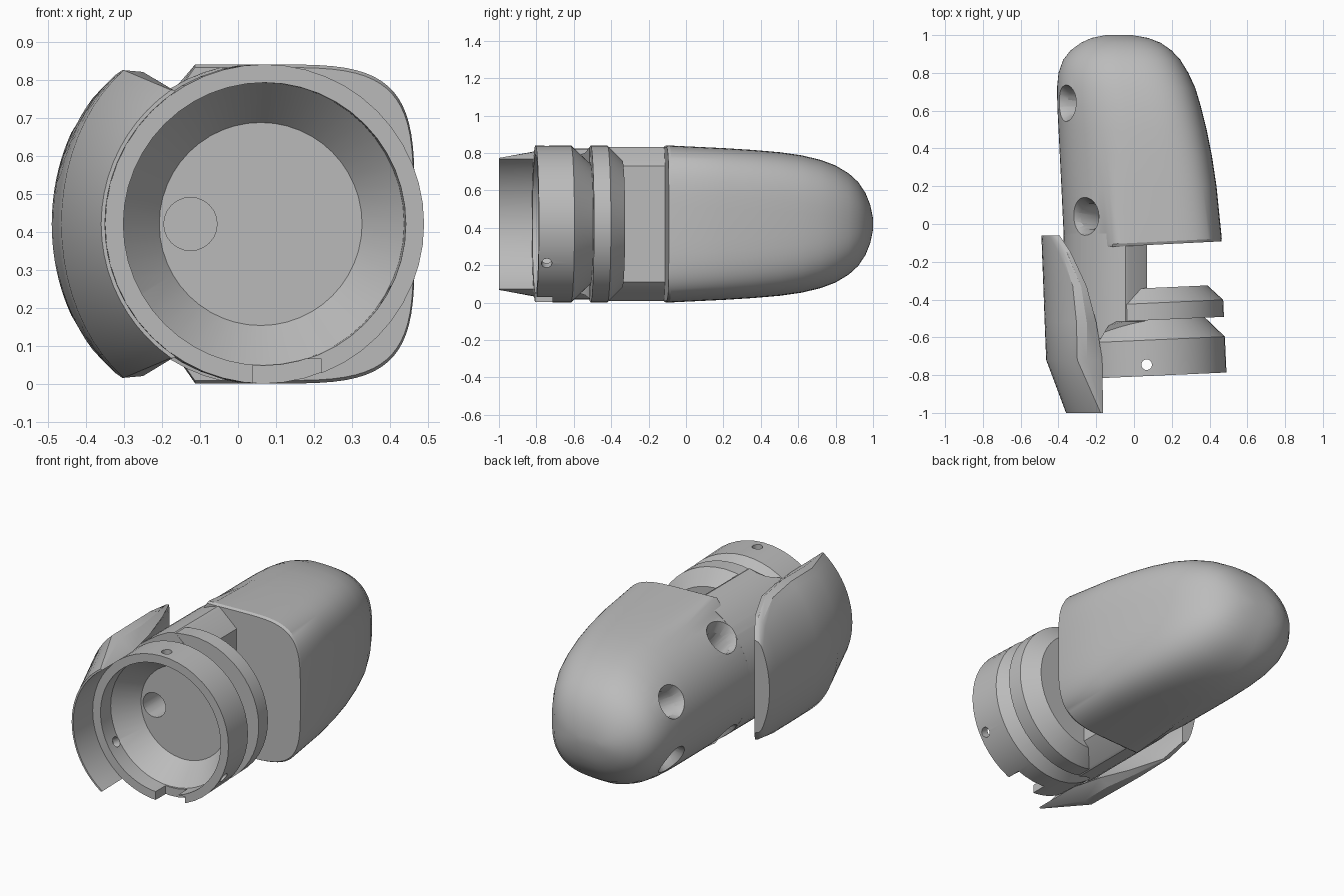
import bpy, bmesh, math
from mathutils import Matrix, Vector

if "Cube" in bpy.data.objects:
    bpy.data.objects.remove(bpy.data.objects["Cube"])

MID = 0.42  # height of the long axis
grey = bpy.data.materials.new("plain grey")
grey.use_nodes = True
grey.diffuse_color = (0.5, 0.5, 0.5, 1)
grey.node_tree.nodes["Principled BSDF"].inputs["Base Color"].default_value = (0.5, 0.5, 0.5, 1)


def finish(name, bm):
    bmesh.ops.recalc_face_normals(bm, faces=bm.faces)
    mesh = bpy.data.meshes.new(name)
    bm.to_mesh(mesh)
    bm.free()
    ob = bpy.data.objects.new(name, mesh)
    bpy.context.collection.objects.link(ob)
    mesh.materials.append(grey)
    return ob


def loft(name, rings):
    """Skin closed rings of equal length and cap both ends."""
    bm = bmesh.new()
    rows = [[bm.verts.new(p) for p in ring] for ring in rings]
    n = len(rows[0])
    for a, b in zip(rows, rows[1:]):
        for i in range(n):
            j = (i + 1) % n
            bm.faces.new((a[i], a[j], b[j], b[i]))
    bm.faces.new(rows[0])
    bm.faces.new(rows[-1])
    return finish(name, bm)


def cylinder(name, centre, axis, r1, r2, depth):
    bm = bmesh.new()
    turn = Vector(axis).to_track_quat('Z', 'Y').to_matrix().to_4x4()
    bmesh.ops.create_cone(bm, cap_ends=True, segments=24, radius1=r1, radius2=r2,
                          depth=depth, matrix=Matrix.Translation(centre) @ turn)
    ob = finish(name, bm)
    ob.hide_render = True
    return ob


def cut(ob, cutters):
    bpy.context.view_layer.objects.active = ob
    for c in cutters:
        mod = ob.modifiers.new("cut", 'BOOLEAN')
        mod.operation, mod.solver, mod.object = 'DIFFERENCE', 'EXACT', c
        bpy.ops.object.modifier_apply(modifier=mod.name)


# Fingertip body: round on one side, squarer on the other, with a raised lip
def body_ring(y, xl, xr, h, n, lip):
    xm, ring = (xl + xr) / 2, []
    for i in range(72):
        t = math.tau * (i + 0.5) / 72
        c, s = math.cos(t), math.sin(t)
        sign = math.copysign(1, s)
        if c >= 0:
            x, z = xm + (xr - xm) * c ** (2 / n), h * sign * abs(s) ** (2 / n)
        else:
            x, z = xm + (xm - xl) * c, h * s
            if x > -0.12:
                z = h * (s + (sign - s) * lip)
        slant = 0.05 * x if y < 0 else 0
        ring.append((x, y + slant, MID + z))
    return ring


stations = [(-0.115, -0.37, 0.462, 0.412, 4.2, 1), (-0.1, -0.37, 0.465, 0.42, 4.2, 1),
            (0.2, -0.385, 0.437, 0.406, 4, 0.5), (0.36, -0.393, 0.413, 0.396, 3.8, 0.1),
            (0.5, -0.4, 0.385, 0.384, 3.6, 0), (0.62, -0.406, 0.355, 0.367, 3.4, 0),
            (0.72, -0.408, 0.325, 0.343, 3.2, 0), (0.8, -0.4, 0.288, 0.313, 3, 0),
            (0.87, -0.375, 0.245, 0.271, 2.9, 0), (0.92, -0.335, 0.198, 0.225, 2.8, 0),
            (0.96, -0.28, 0.14, 0.165, 2.6, 0), (0.985, -0.225, 0.075, 0.103, 2.3, 0),
            (1.0, -0.15, -0.01, 0.03, 2, 0)]
body = loft("fingertip_body", [body_ring(*s) for s in stations])

# Neck: half-round spine with a chamfered flat face, its rear edge bridging the groove
section = [(0.07, 0.31), (-0.03, 0.405)]
for i in range(25):
    t = math.radians(103 + 154 * i / 24)
    section.append((0.05 + 0.423 * math.cos(t), 0.423 * math.sin(t)))
section += [(-0.03, -0.405), (0.07, -0.31)]
bridge = [(x, -0.515 - 0.1 * min(1, max(0, (-0.12 - x) / 0.06)), MID + z) for x, z in section]
neck = loft("neck", [bridge, [(x, -0.05, MID + z) for x, z in section]])

# Collar: grooved socket turned about a slightly tilted axis
profile = [(0, 0.23), (0.267, 0.23), (0.372, 0.1), (0.372, 0), (0.42, 0), (0.42, 0.19),
           (0.32, 0.295), (0.42, 0.295), (0.42, 0.385), (0.34, 0.465), (0, 0.465)]
bm = bmesh.new()
pts = [bm.verts.new((r, y, 0)) for r, y in profile]
edges = [bm.edges.new(p) for p in zip(pts, pts[1:])]
bmesh.ops.spin(bm, geom=pts + edges, cent=(0, 0, 0), axis=(0, 1, 0),
               angle=math.tau, steps=48)
bmesh.ops.remove_doubles(bm, verts=bm.verts, dist=0.0005)
tilt = Matrix.Translation((0.07, -0.805, MID)) @ Matrix.Rotation(0.045, 4, 'Z')
bmesh.ops.transform(bm, matrix=tilt, verts=bm.verts)
collar = finish("collar", bm)


# Side guard: thick curved plate hugging the collar, tapering to the front
def arc(cx, a, b, limit, y):
    ts = [limit * (i / 10 - 1) for i in range(21)]
    return [(cx - a * math.cos(t), y, MID + b * math.sin(t)) for t in ts]


def guard_ring(y, outer, shoulder, inner):
    x, z = shoulder
    return (arc(*outer, y) + [(x, y, MID + z)] + arc(*inner, y)[::-1] + [(x, y, MID - z)])


guard_rows = [  # y, outer arc, shoulder point, inner arc (centre, radii, half angle)
    (-0.06, (-0.1, 0.39, 0.484, 0.52), (-0.42, 0.26), (0, 0.395, 4, 0.067)),
    (-0.15, (-0.1, 0.387, 0.484, 0.76), (-0.355, 0.35), (0, 0.4, 0.65, 0.58)),
    (-0.33, (-0.1, 0.38, 0.484, 0.94), (-0.28, 0.397), (0.07, 0.44, 0.55, 0.756)),
    (-0.52, (-0.1, 0.373, 0.484, 0.99), (-0.25, 0.4), (0.07, 0.42, 0.47, 0.873)),
    (-0.72, (-0.1, 0.365, 0.484, 0.99), (-0.25, 0.4), (0.07, 0.42, 0.42, 0.97)),
    (-1.0, (0.07, 0.43, 0.43, 0.96), (-0.172, 0.353), (0.07, 0.42, 0.42, 0.98))]
guard = loft("side_guard", [guard_ring(*row) for row in guard_rows])

# Cable bore and the paired side holes
holes = [cylinder("cable_bore", (-0.125, -0.3, MID), (0, 1, 0), 0.07, 0.07, 0.7)]
for side in (1, -1):
    for x, y, dz, axis in ((-0.26, 0.04, 0.28, (-0.63, 0, 0.78)),
                           (-0.36, 0.64, 0.17, (-0.87, 0, 0.5))):
        direction = Vector((axis[0], 0, axis[2] * side))
        spot = Vector((x, y, MID + dz * side))
        holes.append(cylinder("side_hole", spot, direction, 0.07, 0.07, 0.4))
        holes.append(cylinder("countersink", spot, direction, 0.06, 0.135, 0.14))
cut(body, holes)
cut(neck, holes[:3] + holes[5:7])

# Set-screw holes and rim notch in the collar
screws = []
for angle in (90, -30, 210):
    d = Vector((math.cos(math.radians(angle)), 0, math.sin(math.radians(angle))))
    screws.append(cylinder("screw_hole", Vector((0.067, -0.745, MID)) + d * 0.4, d, 0.028, 0.028, 0.2))
bm = bmesh.new()
bmesh.ops.create_cube(bm, size=1, matrix=Matrix.Translation((0.13, -0.77, 0)) @ Matrix.Diagonal((0.18, 0.11, 0.13, 1)))
notch = finish("rim_notch", bm)
cut(collar, holes[:1] + screws + [notch])

for helper in holes + screws + [notch]:
    bpy.data.objects.remove(helper)

# Smooth curved faces, keep hard edges
for ob in bpy.context.selected_objects:
    ob.select_set(False)
for ob in (body, neck, collar, guard):
    ob.select_set(True)
    bpy.context.view_layer.objects.active = ob
bpy.ops.object.shade_smooth_by_angle(angle=math.radians(30))
